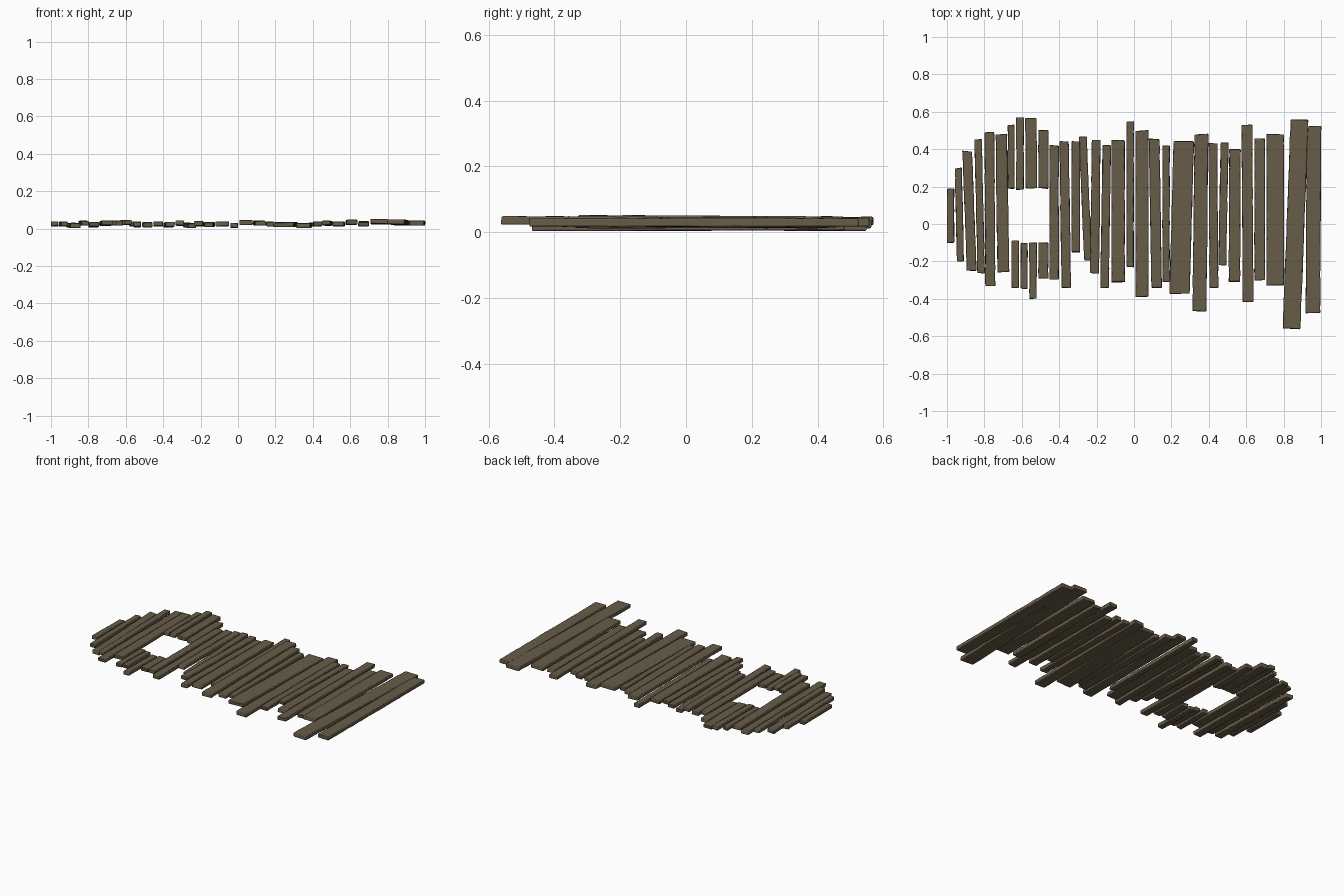
import bpy, bmesh, random

if "Cube" in bpy.data.objects:
    bpy.data.objects.remove(bpy.data.objects["Cube"])

random.seed(4)
wood = bpy.data.materials.new("weathered_wood")
wood.diffuse_color = (0.135, 0.108, 0.066, 1)
wood.use_nodes = True
wood.node_tree.nodes["Principled BSDF"].inputs["Base Color"].default_value = wood.diffuse_color
GAP = 0.009      # slit between neighbouring boards
THICK = 0.025


def plank(name, x0, x1, y0, y1, skew, z, pitch):
    """Rough board along y: a lofted strip of jittered rectangles with soft edges."""
    bm = bmesh.new()
    n = max(4, int((y1 - y0) / 0.05))
    rings = []
    for i in range(n + 1):
        t = i / n
        y = y0 + (y1 - y0) * t
        dx, dz = skew * (t - 0.5), pitch * (t - 0.5)
        j = lambda a: random.uniform(-a, a)
        end = 0.004 if i in (0, n) else 0
        rings.append([bm.verts.new((x + dx + j(0.0015), y + j(end), zz + dz + j(0.0008)))
                      for x, zz in ((x0, z), (x1, z), (x1, z + THICK), (x0, z + THICK))])
    for a, b in zip(rings, rings[1:]):
        for k in range(4):
            bm.faces.new((a[k], a[(k + 1) % 4], b[(k + 1) % 4], b[k]))
    bm.faces.new(rings[0])
    bm.faces.new(rings[-1][::-1])
    bmesh.ops.recalc_face_normals(bm, faces=bm.faces[:])
    for v in bm.verts:
        v.co.z = max(0.002, v.co.z)
    me = bpy.data.meshes.new(name)
    bm.to_mesh(me)
    bm.free()
    ob = bpy.data.objects.new(name, me)
    bpy.context.collection.objects.link(ob)
    me.materials.append(wood)
    bev = ob.modifiers.new("worn_edges", 'BEVEL')
    bev.width, bev.segments, bev.limit_method, bev.angle_limit = 0.004, 2, 'ANGLE', 0.9
    bpy.ops.object.select_all(action='DESELECT')
    ob.select_set(True)
    bpy.context.view_layer.objects.active = ob
    bpy.ops.object.shade_smooth_by_angle(angle=0.7)


def row(name, boards, end, levels):
    """Boards side by side: (left edge, near end, far end, skew); the next board sets the width."""
    edges = [b[0] for b in boards] + [end]
    for i, (x, y0, y1, skew) in enumerate(boards):
        plank(f"{name}_{i + 1}", x, edges[i + 1] - GAP, y0, y1, skew,
              0.005 + 0.004 * int(levels[i]), random.uniform(-0.006, 0.004))


# Rounded end of the deck
row("rounded_end_plank", [
    (-1.0, -.10, .19, 0), (-.952, -.20, .30, -.011), (-.906, -.25, .39, -.024),
    (-.845, -.265, .45, -.016), (-.797, -.33, .49, -.005), (-.735, -.255, .48, -.011),
], -.664, "220313")

# Short boards on both sides of the square opening
row("opening_back_plank", [
    (-.675, .19, .53, 0), (-.63, .185, .57, 0), (-.58, .19, .565, -.003), (-.511, .19, .50, 0),
], -.449, "3421")
row("opening_front_plank", [
    (-.655, -.34, -.09, 0), (-.606, -.345, -.10, 0), (-.56, -.40, -.10, 0), (-.511, -.29, -.10, 0),
], -.449, "3411")

# Walkway boards
row("walkway_plank", [
    (-.452, -.30, .42, 0), (-.393, -.34, .44, -.012), (-.334, -.15, .44, 0), (-.28, -.195, .465, -.028),
    (-.23, -.265, .45, .008), (-.174, -.34, .42, .011), (-.12, -.31, .45, 0), (-.04, -.23, .55, 0),
    (.008, -.39, .50, 0), (.086, -.34, .455, -.013), (.152, -.31, .42, 0), (.2, -.37, .44, .022),
    (.318, -.465, .48, .011), (.401, -.34, .43, -.005), (.457, -.22, .435, .013), (.508, -.31, .40, .003),
    (.578, -.415, .53, -.006), (.644, -.30, .455, 0), (.709, -.33, .48, 0),
], .81, "2130212043210232425"[:19])

# Two long boards at the square end
row("square_end_plank", [(.816, -.56, .56, .043), (.92, -.475, .52, .006)], 1.007, "43")
